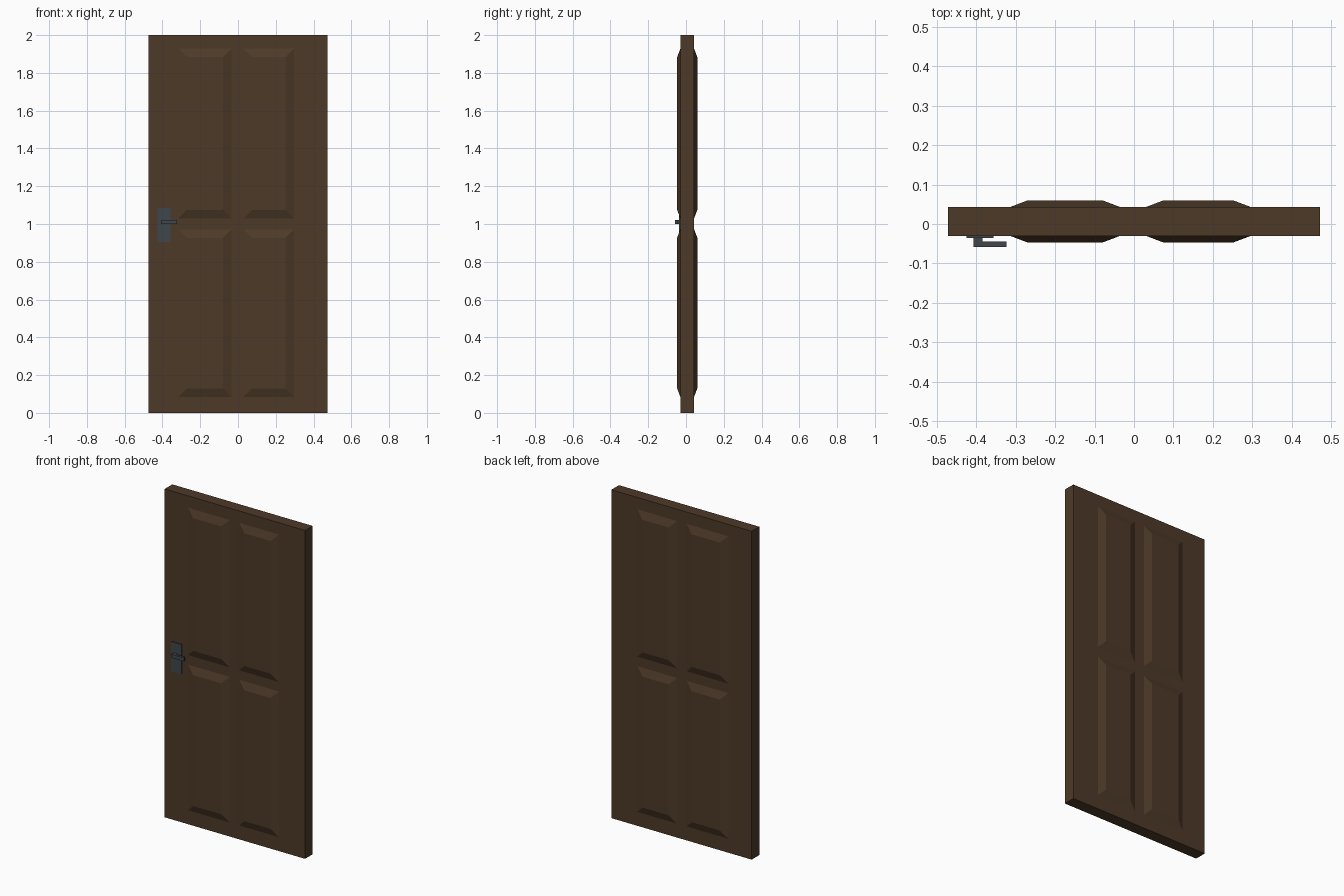
import bpy, bmesh
from mathutils import Vector

if "Cube" in bpy.data.objects:
    bpy.data.objects.remove(bpy.data.objects["Cube"])


def material(name, color):
    m = bpy.data.materials.new(name)
    m.diffuse_color = color
    m.use_nodes = True
    m.node_tree.nodes["Principled BSDF"].inputs["Base Color"].default_value = m.diffuse_color
    return m


def finish(name, bm, mat):
    bmesh.ops.recalc_face_normals(bm, faces=bm.faces)
    me = bpy.data.meshes.new(name)
    bm.to_mesh(me)
    bm.free()
    me.materials.append(mat)
    ob = bpy.data.objects.new(name, me)
    bpy.context.collection.objects.link(ob)
    return ob


def box(bm, lo, hi):
    lo, hi = Vector(lo), Vector(hi)
    for v in bmesh.ops.create_cube(bm, size=1)["verts"]:
        v.co = Vector(lo[i] if v.co[i] < 0 else hi[i] for i in range(3))


wood = material("dark_wood", (0.075, 0.042, 0.022, 1))
metal = material("dark_metal", (0.05, 0.062, 0.07, 1))

# Door slab, cut along the panel borders
columns = [(-0.315, -0.035), (0.03, 0.297)]
rows = [(0.085, 0.972), (1.03, 1.928)]
bm = bmesh.new()
box(bm, (-0.473, -0.03, 0), (0.473, 0.043, 2))
for axis, spans in (((1, 0, 0), columns), ((0, 0, 1), rows)):
    for span in spans:
        for d in span:
            bmesh.ops.bisect_plane(bm, geom=bm.verts[:] + bm.edges[:] + bm.faces[:],
                                   plane_co=Vector(axis) * d, plane_no=axis)

# Raised bevelled panels on both sides
bm.normal_update()
panels = []
for f in bm.faces:
    c = f.calc_center_median()
    if (abs(f.normal.y) > 0.9 and any(a < c.x < b for a, b in columns)
            and any(a < c.z < b for a, b in rows)):
        panels.append(f)
bmesh.ops.inset_individual(bm, faces=panels, thickness=0.045, depth=0.017,
                           use_even_offset=True)
finish("door_slab", bm, wood)

# Handle back plate
bm = bmesh.new()
box(bm, (-0.425, -0.036, 0.905), (-0.357, -0.029, 1.085))
finish("handle_plate", bm, metal)

# L-shaped lever: profile seen from above, extruded upward
profile = [(-0.407, -0.035), (-0.407, -0.059), (-0.324, -0.059),
           (-0.324, -0.045), (-0.385, -0.045), (-0.385, -0.035)]
bm = bmesh.new()
face = bm.faces.new([bm.verts.new((x, y, 1.0)) for x, y in profile])
top = bmesh.ops.extrude_face_region(bm, geom=[face])["geom"]
bmesh.ops.translate(bm, vec=(0, 0, 0.022),
                    verts=[g for g in top if isinstance(g, bmesh.types.BMVert)])
finish("handle_lever", bm, metal)
